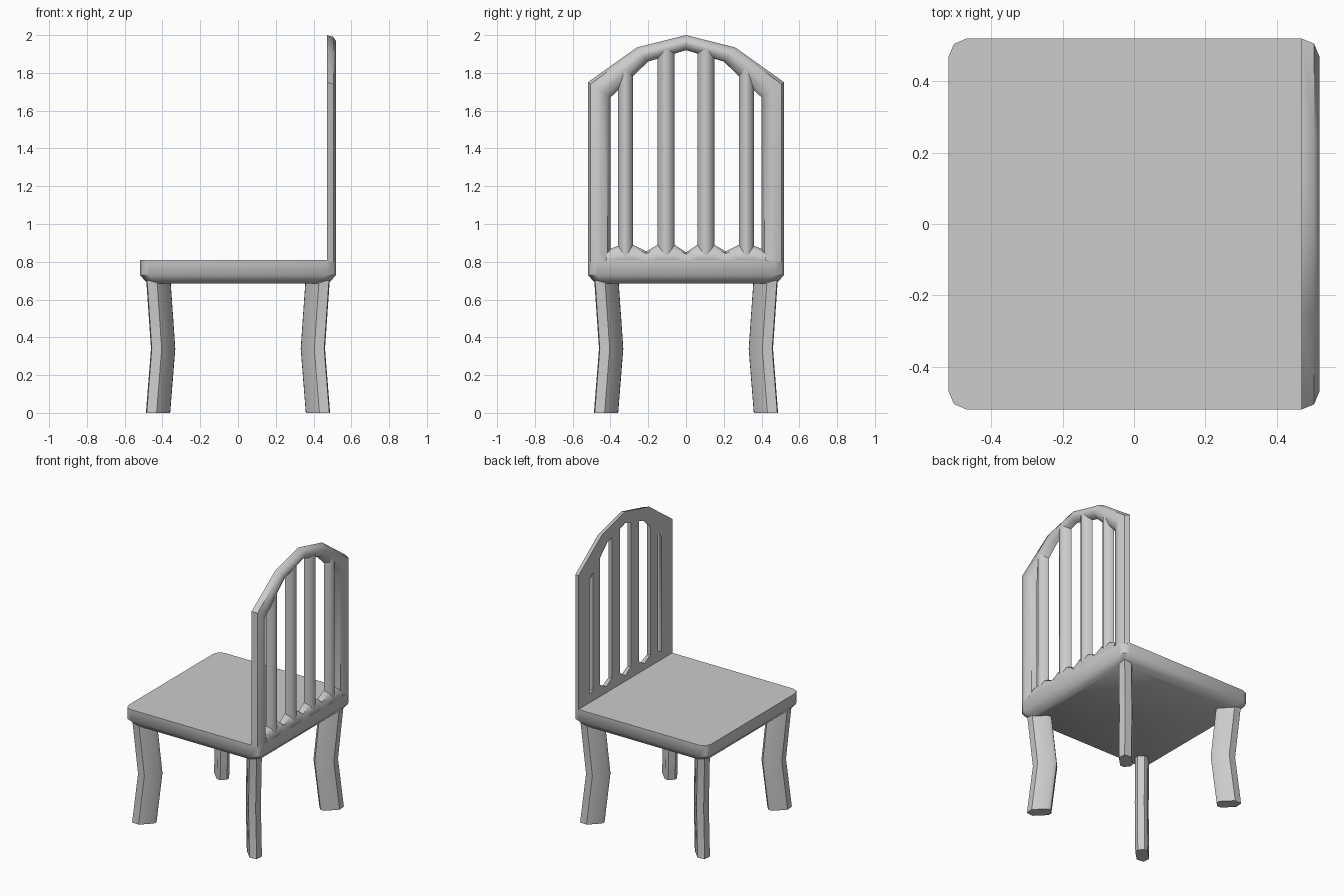
import bpy, bmesh
from math import radians, sqrt

if "Cube" in bpy.data.objects:
    bpy.data.objects.remove(bpy.data.objects["Cube"])


def loft(name, rings):
    """Skin a list of equal-length point rings and cap both ends."""
    bm = bmesh.new()
    vr = [[bm.verts.new(p) for p in r] for r in rings]
    n = len(vr[0])
    for a, b in zip(vr, vr[1:]):
        for i in range(n):
            j = (i + 1) % n
            bm.faces.new((a[i], a[j], b[j], b[i]))
    bm.faces.new(vr[0])
    bm.faces.new(vr[-1])
    bmesh.ops.recalc_face_normals(bm, faces=bm.faces)
    me = bpy.data.meshes.new(name)
    bm.to_mesh(me)
    bm.free()
    ob = bpy.data.objects.new(name, me)
    bpy.context.collection.objects.link(ob)
    bpy.ops.object.select_all(action='DESELECT')
    ob.select_set(True)
    bpy.context.view_layer.objects.active = ob
    bpy.ops.object.shade_smooth_by_angle(angle=radians(45))
    return ob


# Back bar section: (x, fraction from outer to inner edge), flat front, rounded rear
SECTION = [(0.47, 0), (0.505, 0.12), (0.52, 0.42), (0.52, 0.58), (0.505, 0.88), (0.47, 1)]


def bar(name, outer, inner):
    """Sweep the back section between two (y, z) edge lines."""
    return loft(name, [[(x, o[0] + (i[0] - o[0]) * t, o[1] + (i[1] - o[1]) * t)
                        for x, t in SECTION] for o, i in zip(outer, inner)])


def mirrored(half):
    """Complete a half line ending at y = 0."""
    return half + [(-y, z) for y, z in half[-2::-1]]


# Seat slab: clipped corners, sharp top rim, chamfered underside
corner = [(0.52, 0.47), (0.505, 0.505), (0.47, 0.52)]
outline = (corner + [(-x, y) for x, y in corner[::-1]]
           + [(-x, -y) for x, y in corner] + [(x, -y) for x, y in corner[::-1]])
loft("seat", [[(x * s, y * s, z) for x, y in outline]
              for z, s in ((0.685, 0.92), (0.73, 1), (0.81, 1))])

# Arched back frame
bar("back_frame",
    mirrored([(0.52, 0.80), (0.52, 1.75), (0.26, 1.935), (0, 2.0)]),
    mirrored([(0.40, 0.80), (0.40, 1.67), (0.20, 1.86), (0, 1.92)]))

# Lower rail with notches between the slats
top = mirrored([(0.42, 0.86), (0.36, 0.885), (0.28, 0.89), (0.21, 0.855),
                (0.15, 0.89), (0.06, 0.89), (0, 0.85)])
bar("back_rail", [(y, 0.76) for y, z in top], top)

# Four upright slats
for side, s in (("right", 1), ("left", -1)):
    for kind, a, b, z in (("inner", 0.06, 0.15, 1.92), ("outer", 0.28, 0.36, 1.82)):
        bar(f"{side}_{kind}_slat", [(s * a, 0.83), (s * a, z)], [(s * b, 0.83), (s * b, z)])

# Diagonal legs: (outward, sideways) section, bent inward at mid height
LEG = [(0.084, 0.0), (0.05, 0.04), (-0.05, 0.04), (-0.07, 0.022),
       (-0.07, -0.022), (-0.05, -0.04), (0.05, -0.04)]
for name, sx, sy in (("front_left_leg", -1, -1), ("front_right_leg", 1, -1),
                     ("rear_left_leg", -1, 1), ("rear_right_leg", 1, 1)):
    loft(name, [[(sx * (c + (d - t) / sqrt(2)), sy * (c + (d + t) / sqrt(2)), z)
                 for d, t in LEG] for z, c in ((0, 0.424), (0.34, 0.397), (0.70, 0.422))])
